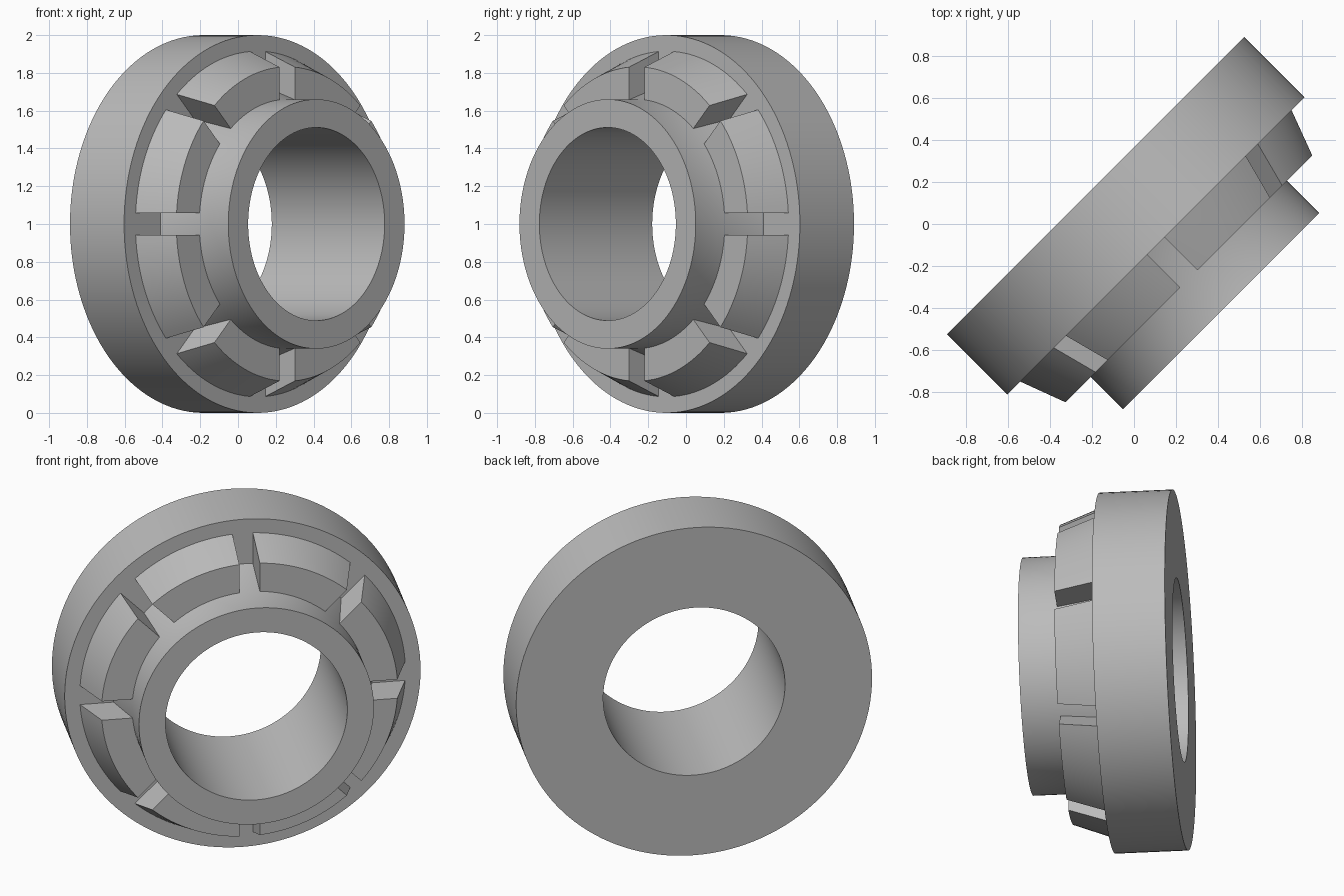
import bpy, bmesh, math
from mathutils import Vector

cube = bpy.data.objects.get("Cube")
if cube:
    bpy.data.objects.remove(cube, do_unlink=True)

grey = bpy.data.materials.new("plain grey")
grey.use_nodes = True
grey.diffuse_color = (0.5, 0.5, 0.5, 1)
grey.node_tree.nodes["Principled BSDF"].inputs["Base Color"].default_value = (0.5, 0.5, 0.5, 1)

# The part's axis lies level and points diagonally to the front left
AXIS = Vector((1, -1, 0)).normalized()
SIDE = Vector((1, 1, 0)).normalized()
UP = Vector((0, 0, 1))


def place(radius, along, angle):
    return AXIS * along + SIDE * radius * math.cos(angle) + UP * (1 + radius * math.sin(angle))


def finish(bm, name):
    bmesh.ops.recalc_face_normals(bm, faces=bm.faces)
    mesh = bpy.data.meshes.new(name)
    bm.to_mesh(mesh)
    bm.free()
    mesh.materials.append(grey)
    mesh.shade_smooth()
    mesh.set_sharp_from_angle(angle=math.radians(30))
    obj = bpy.data.objects.new(name, mesh)
    bpy.context.collection.objects.link(obj)


def bridge(bm, rings):
    for a, b in rings:
        for i in range(len(a)):
            j = (i + 1) % len(a)
            bm.faces.new((a[i], a[j], b[j], b[i]))


# Flange and hub: one turned profile of (radius, distance along axis)
BACK, FACE, STEP, TIP = -0.258, 0.147, 0.37, 0.587
BORE, HUB = 0.511, 0.66
body = [(BORE, BACK), (1, BACK), (1, FACE), (0.728, FACE), (HUB, STEP), (HUB, TIP), (BORE, TIP)]
STEPS = 128
bm = bmesh.new()
rings = [[bm.verts.new(place(r, s, math.tau * k / STEPS)) for r, s in body] for k in range(STEPS)]
bridge(bm, zip(rings, rings[1:] + rings[:1]))
finish(bm, "flanged_hub")

# Ring of tapered lugs separated by parallel-sided slots
LUGS, HALF_SLOT, ARC = 8, 0.0575, 16
lug = [(0.6, FACE - 0.02), (0.922, FACE - 0.02), (0.915, FACE), (0.832, STEP), (0.6, STEP)]
pitch = math.tau / LUGS
for n in range(LUGS):
    bm = bmesh.new()
    rings = []
    for k in range(ARC + 1):
        ring = []
        for r, s in lug:
            margin = math.asin(HALF_SLOT / r)
            angle = n * pitch + margin + (pitch - 2 * margin) * k / ARC
            ring.append(bm.verts.new(place(r, s, angle)))
        rings.append(ring)
    bridge(bm, zip(rings, rings[1:]))
    bm.faces.new(rings[0])
    bm.faces.new(rings[-1])
    finish(bm, f"lug_{n + 1}")
